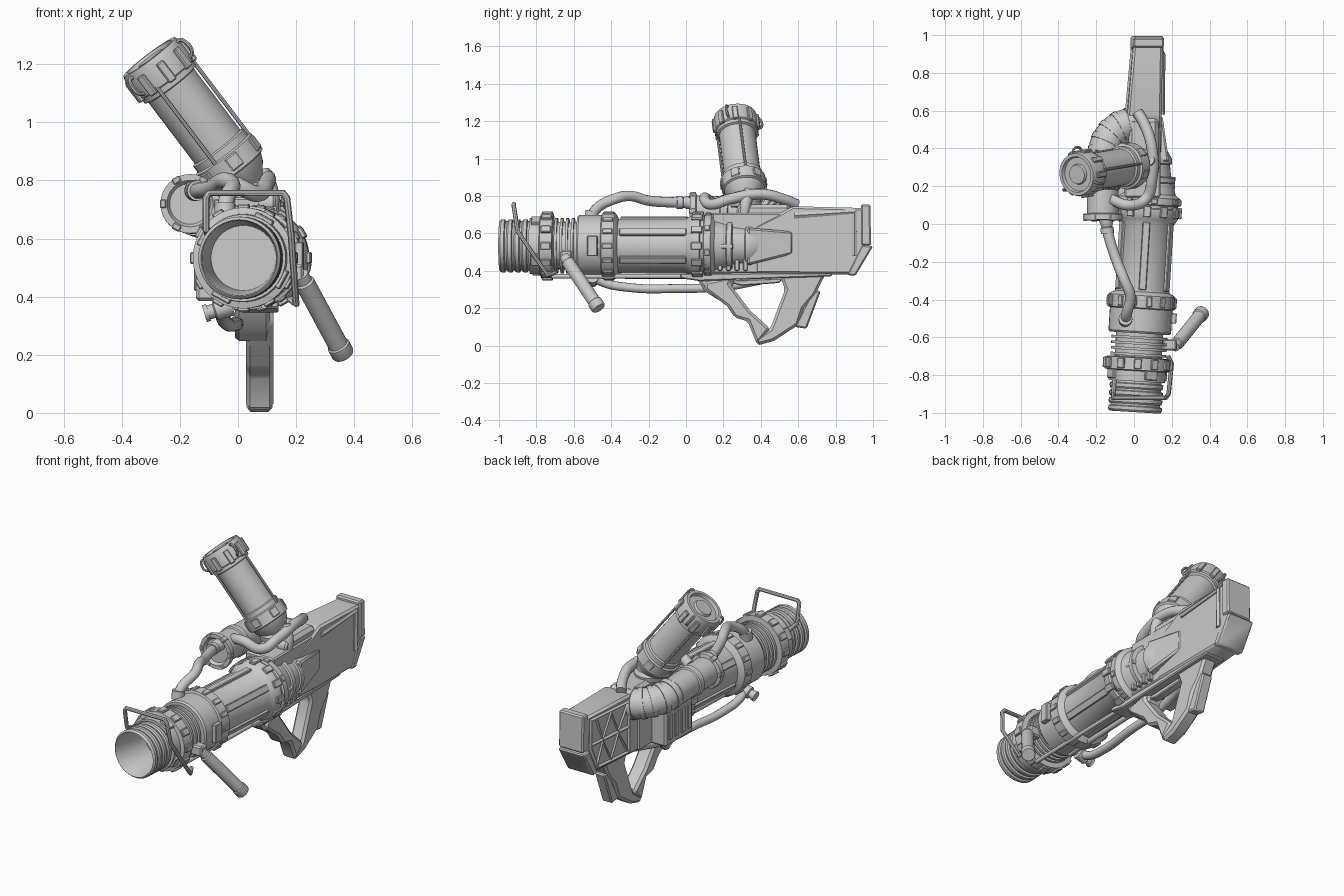
import bpy, bmesh
from math import pi, sin, cos
from mathutils import Vector, Matrix

def frame(p, d):
    return Matrix.Translation(p) @ Vector(d).to_track_quat('Z', 'Y').to_matrix().to_4x4()

def finish(name, bm, bevel=0):
    bmesh.ops.remove_doubles(bm, verts=bm.verts, dist=1e-6)
    bmesh.ops.recalc_face_normals(bm, faces=bm.faces)
    me = bpy.data.meshes.new(name)
    bm.to_mesh(me); bm.free()
    ob = bpy.data.objects.new(name, me)
    bpy.context.collection.objects.link(ob)
    if bevel:
        m = ob.modifiers.new("bevel", 'BEVEL')
        m.width, m.segments = bevel, 1
    return ob

def lathe(name, M, prof, n=32):
    """Revolve (distance, radius) pairs about the frame's axis."""
    bm = bmesh.new()
    rings = [[bm.verts.new(M @ Vector((r*cos(2*pi*i/n), r*sin(2*pi*i/n), d))) for i in range(n)]
             for d, r in prof]
    for a, b in zip(rings, rings[1:]):
        for i in range(n):
            bm.faces.new((a[i], a[(i+1) % n], b[(i+1) % n], b[i]))
    return finish(name, bm)

def studs(name, M, d, r, n, size, start=0.0, bevel=0.004):
    """Ring of boxes: size = radial, tangential, axial."""
    bm = bmesh.new()
    for i in range(n):
        T = M @ Matrix.Rotation(start + 2*pi*i/n, 4, 'Z') @ Matrix.Translation((r, 0, d)) @ Matrix.Diagonal((*size, 1))
        bmesh.ops.create_cube(bm, size=1, matrix=T)
    return finish(name, bm, bevel)

def box(name, lo, hi, bevel=0.008):
    bm = bmesh.new()
    lo, hi = Vector(lo), Vector(hi)
    bmesh.ops.create_cube(bm, size=1, matrix=Matrix.Translation((lo+hi)/2) @ Matrix.Diagonal((*(hi-lo), 1)))
    return finish(name, bm, bevel)

def prism(name, pts, xl, xr, bevel=0.008):
    """Side outline (y, z) spanned between two x values or functions of y."""
    f = lambda x, y: x(y) if callable(x) else x
    bm = bmesh.new()
    L = [bm.verts.new((f(xl, y), y, z)) for y, z in pts]
    R = [bm.verts.new((f(xr, y), y, z)) for y, z in pts]
    bm.faces.new(L); bm.faces.new(R[::-1])
    for i in range(len(pts)):
        j = (i+1) % len(pts)
        bm.faces.new((L[i], L[j], R[j], R[i]))
    return finish(name, bm, bevel)

def tube(name, pts, r, curved=True, res=4, M=Matrix(), cyclic=False):
    cu = bpy.data.curves.new(name, 'CURVE')
    cu.dimensions, cu.bevel_depth, cu.bevel_resolution, cu.use_fill_caps = '3D', r, res, True
    cu.resolution_u = 8
    s = cu.splines.new('BEZIER' if curved else 'POLY')
    P = s.bezier_points if curved else s.points
    P.add(len(pts)-1)
    for bp, p in zip(P, pts):
        co = M @ Vector(p)
        if curved:
            bp.co, bp.handle_left_type, bp.handle_right_type = co, 'AUTO', 'AUTO'
        else:
            bp.co = (*co, 1)
    s.use_cyclic_u = cyclic
    ob = bpy.data.objects.new(name, cu)
    bpy.context.collection.objects.link(ob)

# Barrel, slightly yawed; distance along the axis is close to y
B = frame((0.066, 0, 0.533), (0.062, 1, 0))
muzzle = [(-0.76, 0), (-0.76, 0.112), (-0.99, 0.128), (-0.998, 0.132)]
for d in (-0.995, -0.955, -0.915, -0.875):
    muzzle += [(d, 0.136), (d+0.008, 0.142), (d+0.026, 0.142), (d+0.03, 0.132), (d+0.04, 0.132)]
muzzle += [(-0.835, 0.15), (-0.78, 0.152), (-0.775, 0.174), (-0.71, 0.174), (-0.705, 0.125), (-0.7, 0.125)]
lathe("muzzle", B, muzzle, 40)
studs("muzzle_ring_teeth", B, -0.742, 0.174, 12, (0.022, 0.04, 0.055))
studs("muzzle_blocks", B, -0.8, 0.152, 4, (0.022, 0.07, 0.05), 0.5)
cool = [(-0.71, 0.125)]
for i in range(4):
    d = -0.70+i*0.03
    cool += [(d, 0.125), (d, 0.148), (d+0.014, 0.148), (d+0.014, 0.125)]
lathe("cooling_rings", B, cool + [(-0.57, 0.125)], 40)
lathe("barrel_body", B, [(-0.58, 0.1), (-0.58, 0.158), (-0.57, 0.166), (-0.45, 0.166), (-0.445, 0.178), (-0.38, 0.178),
      (-0.37, 0.165), (-0.36, 0.144), (0.0, 0.144), (0.025, 0.16), (0.05, 0.174), (0.08, 0.174), (0.085, 0.162),
      (0.1, 0.162), (0.105, 0.174), (0.14, 0.172), (0.16, 0.145), (0.22, 0.128), (0.225, 0.138), (0.25, 0.138),
      (0.255, 0.115), (0.32, 0.105), (0.325, 0.115), (0.35, 0.115), (0.42, 0.07), (0.42, 0)], 40)
studs("drum_teeth", B, -0.412, 0.178, 14, (0.016, 0.03, 0.055))
studs("barrel_rails", B, -0.17, 0.146, 6, (0.022, 0.04, 0.36), pi/6)
studs("rear_flange_teeth", B, 0.066, 0.174, 12, (0.018, 0.04, 0.06))
studs("rear_flange_lugs", B, 0.122, 0.172, 8, (0.016, 0.035, 0.03), 0.2)
studs("barrel_latch", B, -0.49, 0.175, 1, (0.03, 0.11, 0.055), pi)

# Receiver block and details
box("receiver_core", (-0.05, 0.14, 0.385), (0.14, 0.52, 0.71))
box("receiver_top", (-0.03, 0.28, 0.68), (0.13, 0.56, 0.755), 0.02)
box("left_block", (-0.145, 0.14, 0.385), (0.0, 0.4, 0.6), 0.01)
for i in range(4):
    box("left_block_rib", (-0.152, 0.16+i*0.06, 0.42), (-0.14, 0.195+i*0.06, 0.57), 0.004)
    box("right_block_clamp", (0.13, 0.17+i*0.045, 0.40), (0.165, 0.195+i*0.045, 0.47), 0.004)
tube("side_spring", [(0.19+0.022*cos(t*pi/4), 0.1+0.022*sin(t*pi/4), 0.41+t*0.0025) for t in range(41)], 0.005, False, 1)
tube("right_link", [(0.2, 0.15, 0.53), (0.205, 0.25, 0.53)], 0.014, False)

# Stock
xl = lambda y: -0.034 + 0.09*(y-0.6)
xr = lambda y: 0.147 + 0.015*(y-0.6)
prism("stock", [(0.37, 0.385), (0.89, 0.38), (0.965, 0.53), (0.965, 0.735), (0.57, 0.745), (0.5, 0.705), (0.37, 0.64)], xl, xr, 0.012)
prism("butt_upper", [(0.935, 0.535), (0.99, 0.535), (0.985, 0.755), (0.935, 0.755)], -0.004, 0.158)
prism("butt_lower", [(0.94, 0.54), (1.0, 0.53), (0.905, 0.372), (0.86, 0.378)], -0.018, 0.156)
fl = lambda y, z: (xl(y)-0.002, y, z)
tube("stock_panel_border", [fl(0.6, 0.41), fl(0.86, 0.41), fl(0.92, 0.54), fl(0.92, 0.71), fl(0.6, 0.71)], 0.011, False, 0, cyclic=True)
for z0, z1 in ((0.42, 0.555), (0.7, 0.565)):
    tube("stock_panel_truss", [fl(0.61, z0), fl(0.69, z1), fl(0.75, z0), fl(0.82, z1), fl(0.87, z0)], 0.009, False, 0)
tube("stock_panel_mid", [fl(0.6, 0.56), fl(0.92, 0.56)], 0.01, False, 0)
tube("stock_side_bar", [(0.146, 0.58, 0.695), (0.148, 0.9, 0.715), (0.148, 0.9, 0.48)], 0.018, False, 1)
prism("stock_cheek", [(0.33, 0.43), (0.57, 0.49), (0.57, 0.61), (0.33, 0.63)], 0.1, lambda y: 0.185-0.14*(y-0.33), 0.01)

# Grip frame: two arms meeting at the bottom, plus rail above
prism("grip_rail", [(-0.03, 0.36), (0.07, 0.345), (0.78, 0.37), (0.78, 0.39), (-0.03, 0.385)], 0.01, 0.14, 0.006)
prism("grip_front_block", [(0.05, 0.37), (0.1, 0.29), (0.18, 0.24), (0.26, 0.33), (0.26, 0.37)], -0.01, 0.11, 0.014)
prism("grip_front_arm", [(0.1, 0.34), (0.1, 0.3), (0.22, 0.21), (0.26, 0.15), (0.33, 0.13), (0.38, 0.005), (0.45, 0.09),
      (0.34, 0.19), (0.235, 0.33), (0.25, 0.37)], 0.027, 0.123, 0.014)
prism("grip_rear_arm", [(0.38, 0.0), (0.47, 0.025), (0.6, 0.11), (0.63, 0.2), (0.69, 0.27), (0.745, 0.38), (0.5, 0.38),
      (0.53, 0.3), (0.45, 0.09), (0.375, 0.04)], 0.03, 0.118, 0.014)
prism("grip_back_plate", [(0.58, 0.1), (0.645, 0.09), (0.72, 0.29), (0.68, 0.3)], 0.04, 0.108)
prism("trigger", [(0.25, 0.35), (0.29, 0.35), (0.52, 0.36), (0.5, 0.335), (0.3, 0.32), (0.24, 0.335)], 0.05, 0.1, 0.005)

# Tank on top
p0, p1 = Vector((0.01, 0.315, 0.81)), Vector((-0.305, 0.262, 1.225))
T = frame(p0, p1-p0)
lathe("tank", T, [(-0.04, 0), (-0.04, 0.06), (0, 0.095), (0.03, 0.108), (0.035, 0.12), (0.1, 0.12), (0.105, 0.108), (0.13, 0.108),
      (0.135, 0.098), (0.4, 0.098), (0.405, 0.11), (0.425, 0.11), (0.43, 0.118), (0.505, 0.118), (0.524, 0.112),
      (0.524, 0.095), (0.505, 0.09), (0.505, 0.055), (0.52, 0.05), (0.52, 0)])
studs("tank_cap_teeth", T, 0.46, 0.118, 9, (0.02, 0.03, 0.08))
studs("tank_collar_blocks", T, 0.07, 0.117, 6, (0.014, 0.05, 0.05))
for k in range(3):
    R = T @ Matrix.Rotation(pi/2 + k*2*pi/3, 4, 'Z')
    tube("tank_rod", [(0.112, 0, 0.09), (0.112, 0, 0.44)], 0.007, False, 2, R)
    R = R @ Matrix.Rotation(-0.5, 4, 'Z')
    tube("tank_cap_loop", [(0.11, 0, 0.505), (0.126, 0, 0.512), (0.14, 0, 0.49), (0.137, 0, 0.455), (0.115, 0, 0.44)], 0.007, True, 2, R)
lathe("tank_socket", frame((0.02, 0.32, 0.74), (-0.05, 0, 1)), [(0, 0), (0, 0.08), (0.03, 0.085), (0.05, 0.07), (0.1, 0.07), (0.1, 0)])
lathe("tank_side_joint", frame((0.07, 0.31, 0.72), (1, 0, 0)), [(0, 0), (0, 0.04), (0.05, 0.04), (0.06, 0.03), (0.06, 0)], 20)
tube("tank_side_pipe", [(0.11, 0.31, 0.69), (0.11, 0.32, 0.76), (0.08, 0.34, 0.83)], 0.03)

# Left cylinder with segmented elbow into the stock
C = frame((-0.165, 0.02, 0.72), (0, 1, -0.03))
lathe("side_cylinder", C, [(0.02, 0), (0.02, 0.07), (0, 0.08), (0, 0.102), (0.03, 0.102), (0.035, 0.083), (0.16, 0.083), (0.165, 0.09),
      (0.2, 0.09), (0.205, 0.082), (0.36, 0.082), (0.36, 0)])
studs("side_cylinder_bolts", C, 0.015, 0.093, 6, (0.022, 0.03, 0.04))
arc = [Vector((-0.16*cos(t), 0.36+0.172*sin(t), 0.71-0.03*t)) for t in [i*pi/10 for i in range(6)]] + [Vector((0.05, 0.53, 0.66))]
tube("elbow_pipe", arc, 0.085, False, 6)
for a, b in zip(arc, arc[1:-1]):
    d = (b-a).length
    lathe("elbow_segment", frame(a, b-a), [(0.012, 0.07), (0.012, 0.089), (d-0.012, 0.089), (d-0.012, 0.07)], 28)

# Hoses
hose = [(-0.045, -0.51, 0.68), (-0.04, -0.48, 0.73), (-0.02, -0.38, 0.785), (-0.05, -0.3, 0.8), (-0.09, -0.2, 0.775),
        (-0.135, -0.06, 0.765), (-0.155, 0.04, 0.76)]
tube("upper_hose", hose, 0.028)
lathe("upper_hose_fitting", frame((-0.14, -0.05, 0.765), (-0.1, 1, 0)), [(0, 0), (0, 0.035), (0.03, 0.035), (0.035, 0.028), (0.06, 0.036), (0.085, 0.036), (0.085, 0)], 20)
lathe("hose_base", frame((-0.045, -0.51, 0.67), (0, 0.2, 1)), [(0, 0), (0, 0.036), (0.05, 0.036), (0.05, 0)], 20)
tube("top_hose", [(0.02, 0.59, 0.755), (0.055, 0.53, 0.78), (0.095, 0.4, 0.81), (0.095, 0.24, 0.785), (0.06, 0.13, 0.755),
     (-0.03, 0.1, 0.79), (-0.12, 0.13, 0.77)], 0.029)
tube("lower_hose", [(-0.03, -0.52, 0.39), (-0.05, -0.46, 0.345), (-0.04, -0.3, 0.31), (-0.01, -0.05, 0.305), (0.0, 0.2, 0.315),
     (0.03, 0.45, 0.36)], 0.024)
tube("lower_rod", [(0.0, -0.55, 0.375), (0.03, 0.1, 0.37)], 0.016, False)
tube("lower_rod_right", [(0.09, -0.72, 0.37), (0.11, 0.1, 0.37)], 0.012, False)
lathe("lower_valve", frame((-0.02, -0.5, 0.37), (-1, 0, -0.3)), [(0, 0), (0, 0.035), (0.06, 0.035), (0.065, 0.025), (0.085, 0.025), (0.085, 0.03), (0.1, 0.03), (0.1, 0)], 16)

# Fore grip and wire bail
h0, h1 = Vector((0.215, -0.65, 0.475)), Vector((0.36, -0.47, 0.205))
L = (h1-h0).length
lathe("fore_grip", frame(h0, h1-h0), [(0, 0), (0, 0.028), (0.03, 0.028), (0.035, 0.035), (L-0.04, 0.035), (L-0.035, 0.04), (L, 0.04), (L+0.008, 0.036), (L+0.008, 0)], 20)
box("fore_grip_mount", (0.15, -0.67, 0.45), (0.225, -0.61, 0.51))
tube("wire_bail", [(-0.1, -0.78, 0.6), (-0.11, -0.9, 0.63), (-0.11, -0.92, 0.74), (-0.1, -0.92, 0.757), (0.155, -0.92, 0.757),
     (0.168, -0.92, 0.74), (0.183, -0.9, 0.61), (0.2, -0.74, 0.375), (0.18, -0.7, 0.39)], 0.012, False, 2)

# Bake curves and smooth everything by angle
bpy.ops.object.select_all(action='SELECT')
bpy.context.view_layer.objects.active = next(o for o in bpy.data.objects if o.type == 'CURVE')
bpy.ops.object.convert(target='MESH')
bpy.ops.object.select_all(action='SELECT')
bpy.ops.object.shade_smooth_by_angle(angle=0.6)
